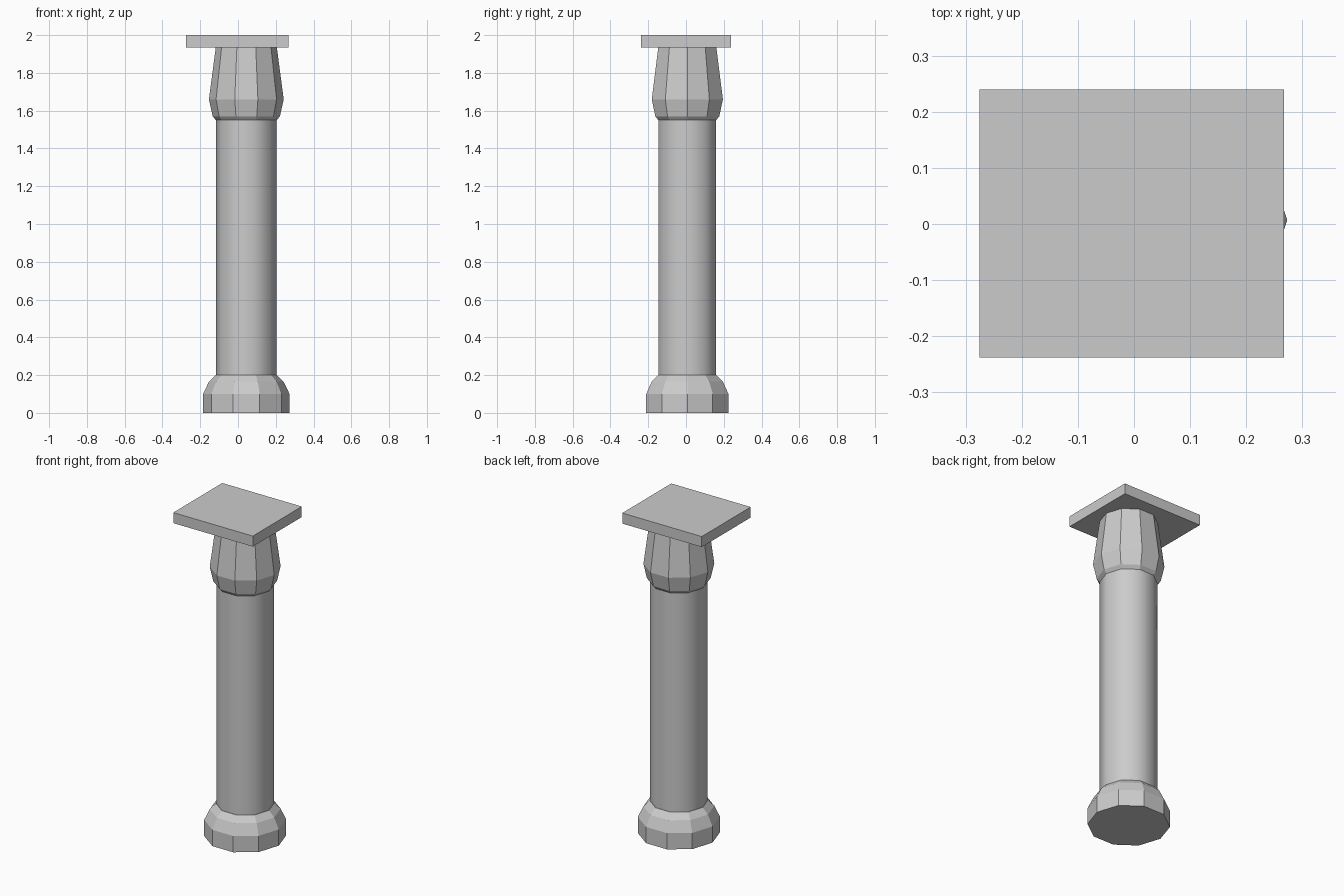
import bpy, bmesh, math

if "Cube" in bpy.data.objects:
    bpy.data.objects.remove(bpy.data.objects["Cube"])

SIDES = 10
CX, CY = 0.044, 0.007   # column axis sits slightly off the slab centre


def lathe(name, profile, smooth=False):
    """Ten-sided turned part from (radius, z) points, capped at both ends."""
    bm = bmesh.new()
    rings = []
    for r, z in profile:
        rings.append([bm.verts.new((r * math.cos(math.tau * i / SIDES),
                                    r * math.sin(math.tau * i / SIDES), z))
                      for i in range(SIDES)])
    for low, high in zip(rings, rings[1:]):
        for i in range(SIDES):
            j = (i + 1) % SIDES
            face = bm.faces.new((low[i], low[j], high[j], high[i]))
            face.smooth = smooth
    bm.faces.new(rings[0][::-1])
    bm.faces.new(rings[-1])
    mesh = bpy.data.meshes.new(name)
    bm.to_mesh(mesh)
    bm.free()
    obj = bpy.data.objects.new(name, mesh)
    obj.location = (CX, CY, 0)
    bpy.context.collection.objects.link(obj)
    # keep the end caps crisp against a smooth wall
    if smooth:
        for e in mesh.edges:
            a, b = (mesh.vertices[v].co.z for v in e.vertices)
            e.use_edge_sharp = abs(a - b) < 1e-5
    return obj


# Flared foot
lathe("column_base", [(0.229, 0), (0.229, 0.10), (0.198, 0.165), (0.163, 0.20)])

# Smooth shaft
lathe("column_shaft", [(0.161, 0.19), (0.161, 1.56)], smooth=True)

# Bulging capital
lathe("column_capital", [(0.161, 1.55), (0.178, 1.57), (0.198, 1.66), (0.161, 1.94)])

# Top slab
bpy.ops.mesh.primitive_cube_add(size=1, location=(-0.004, 0.001, 1.9675))
slab = bpy.context.object
slab.name = "top_slab"
slab.scale = (0.542, 0.477, 0.065)
